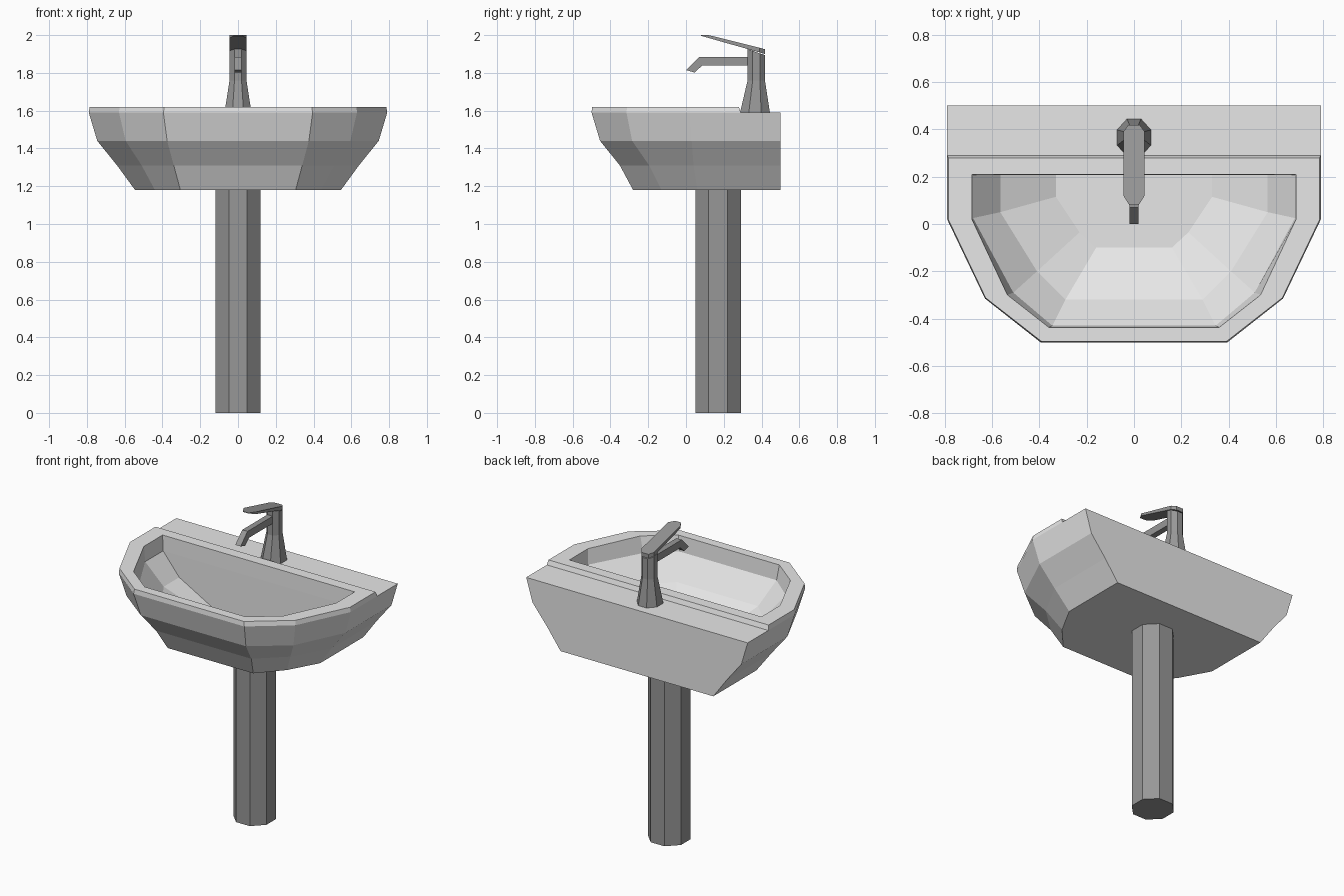
import bpy, bmesh, math

if "Cube" in bpy.data.objects:
    bpy.data.objects.remove(bpy.data.objects["Cube"])

def material(name, v):
    m = bpy.data.materials.new(name)
    m.diffuse_color = (v, v, v, 1)
    m.use_nodes = True
    m.node_tree.nodes["Principled BSDF"].inputs["Base Color"].default_value = m.diffuse_color
    return m

white = material("pale_ceramic", 0.8)
dark = material("dark_grey", 0.31)

def finish(bm, name, mat, recalc=True):
    if recalc:
        bmesh.ops.recalc_face_normals(bm, faces=bm.faces)
    me = bpy.data.meshes.new(name)
    bm.to_mesh(me)
    bm.free()
    ob = bpy.data.objects.new(name, me)
    bpy.context.collection.objects.link(ob)
    me.materials.append(mat)
    return ob

def mirrored(half, z):
    """Half outline (right side, back to front) -> closed ring."""
    return [(x, y, z) for x, y in half] + [(-x, y, z) for x, y in reversed(half)]

def loft(bm, rings):
    vr = [[bm.verts.new(p) for p in r] for r in rings]
    n = len(vr[0])
    for a, b in zip(vr, vr[1:]):
        for i in range(n):
            j = (i + 1) % n
            bm.faces.new((a[i], a[j], b[j], b[i]))
    return vr

# Basin: outer shell, back deck, raised rim and bowl
bm = bmesh.new()
top = [(.79, .02), (.63, -.315), (.395, -.5)]
shell = [mirrored([(.545, .5), (.545, .06), (.44, -.13), (.305, -.28)], 1.18),
         mirrored([(.64, .5), (.64, .04), (.51, -.195), (.34, -.35)], 1.31),
         mirrored([(.745, .5), (.745, .03), (.595, -.285), (.375, -.455)], 1.44),
         mirrored([(.79, .5)] + top, 1.59)]
rim_bowl = [mirrored([(.79, .29)] + top, 1.59),
            mirrored([(.785, .28), (.785, .02), (.627, -.312), (.39, -.497)], 1.62),
            mirrored([(.685, .21), (.685, .02), (.535, -.3), (.36, -.437)], 1.62),
            mirrored([(.68, .208), (.68, .025), (.51, -.29), (.345, -.43)], 1.52),
            mirrored([(.565, .208), (.565, .05), (.41, -.2), (.29, -.32)], 1.38),
            mirrored([(.33, .208), (.33, .115), (.23, -.035), (.16, -.1)], 1.25)]
s = loft(bm, shell)
bm.faces.new(s[0])
r = loft(bm, rim_bowl)
bm.faces.new(r[-1])
bm.faces.new((s[-1][0], s[-1][-1], r[0][-1], r[0][0]))   # deck behind the rim
bmesh.ops.remove_doubles(bm, verts=bm.verts, dist=0.0005)
finish(bm, "basin", white)

def octagon(rx, ry, cy, z, slope=0.0):
    pts = []
    for k in range(8):
        a = math.radians(22.5 + 45 * k)
        y = ry * math.sin(a) / math.cos(math.radians(22.5))
        x = rx * math.cos(a) / math.cos(math.radians(22.5))
        pts.append((x, cy + y, z - slope * y))
    return pts

def column(name, rings):
    bm = bmesh.new()
    v = loft(bm, rings)
    bm.faces.new(v[0])
    bm.faces.new(v[-1])
    return finish(bm, name, dark)

# Pedestal and tap body
column("pedestal", [octagon(.118, .12, .17, 0), octagon(.118, .12, .17, 1.18)])
column("tap_body", [octagon(.072, .08, .365, 1.585), octagon(.045, .046, .372, 1.76),
                    octagon(.045, .046, .372, 1.91, .35)])

# Spout: side profile extruded across x
bm = bmesh.new()
prof = [(.34, 1.885), (.07, 1.885), (0, 1.815), (.045, 1.802), (.085, 1.838), (.34, 1.838)]
v = loft(bm, [[(x, y, z) for y, z in prof] for x in (-.019, .019)])
bm.faces.new(v[0])
bm.faces.new(v[1])
finish(bm, "spout", dark)

# Lever: thin sloping plate with a narrowed tip
bm = bmesh.new()
plan = [(.025, .418), (.045, .39), (.045, .12), (.02, .08)]
low = [(x, y, 1.9 + (.418 - y) * .285) for x, y, _ in mirrored(plan, 0)]
high = [(x, y, min(2.0, z + .025)) for x, y, z in low]
v = loft(bm, [low, high])
bm.faces.new(v[0])
bm.faces.new(v[1])
finish(bm, "lever", dark)
